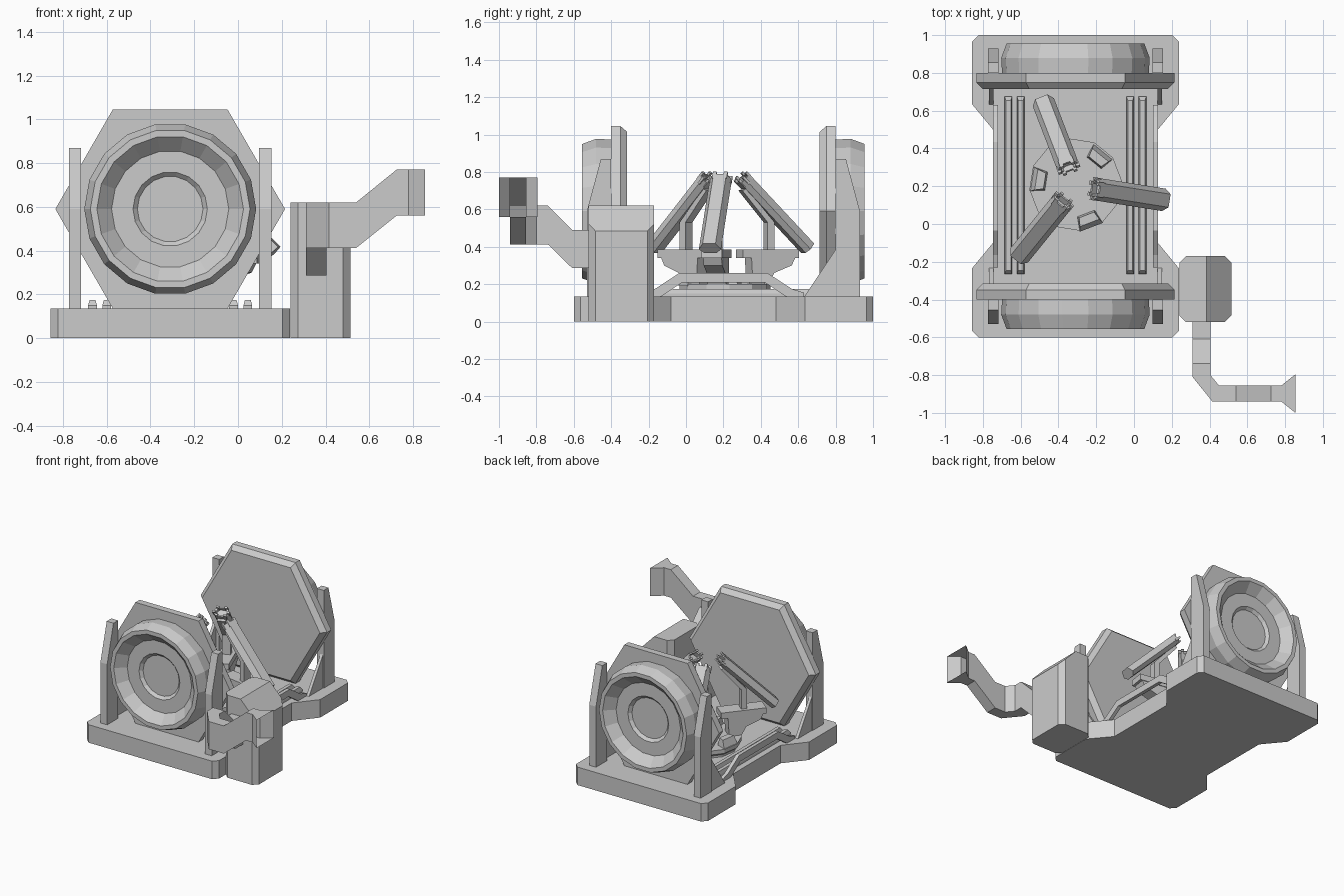
import bpy, bmesh
from math import sin, cos, pi, radians
from mathutils import Vector

if "Cube" in bpy.data.objects:
    bpy.data.objects.remove(bpy.data.objects["Cube"])

CX, CY = -0.31, 0.20      # centre of the bed


def finish(bm, name):
    bmesh.ops.recalc_face_normals(bm, faces=bm.faces)
    me = bpy.data.meshes.new(name)
    bm.to_mesh(me)
    bm.free()
    ob = bpy.data.objects.new(name, me)
    bpy.context.collection.objects.link(ob)
    return ob


def loft(name, rings, cap_start=True, cap_end=True):
    """Skin a series of equal-length point rings."""
    bm = bmesh.new()
    vs = [[bm.verts.new(p) for p in r] for r in rings]
    n = len(vs[0])
    for a, b in zip(vs, vs[1:]):
        for i in range(n):
            j = (i + 1) % n
            bm.faces.new((a[i], a[j], b[j], b[i]))
    if cap_start:
        bm.faces.new(vs[0])
    if cap_end:
        bm.faces.new(vs[-1])
    return finish(bm, name)


def prism_z(name, pts, z0, z1):
    return loft(name, [[(x, y, z) for x, y in pts] for z in (z0, z1)])


def prism_x(name, pts, x0, x1):
    return loft(name, [[(x, y, z) for y, z in pts] for x in (x0, x1)])


def circle(n, r, phase=0.0):
    return [(r * cos(2 * pi * i / n + phase), r * sin(2 * pi * i / n + phase)) for i in range(n)]


# Base plate with a narrowed waist
quarter = [(0.42, 0.28), (0.548, 0.435), (0.548, 0.765), (0.513, 0.80)]
right = [(x, -y) for x, y in reversed(quarter)] + quarter
outline = right + [(-x, y) for x, y in reversed(right)]
prism_z("base_plate", [(CX + x, CY + y) for x, y in outline], 0, 0.135)

# Floor tracks (bevelled tops) and raised side rails
band = [(0.43, 0.13), (0.43, 0.155), (0.365, 0.175), (0.235, 0.26)]
under = [(0.22, 0.21), (0.34, 0.13)]
rail = band + [(-d, z) for d, z in reversed(band)] + [(-d, z) for d, z in reversed(under)] + under
for s in (-1, 1):
    for off in (0.29, 0.355):
        x = CX + s * off
        loft("floor_track", [[(x - w, -0.265 + e, z), (x + w, -0.265 + e, z), (x + w, 0.675 - e, z), (x - w, 0.675 - e, z)]
                             for w, e, z in ((0.02, 0, 0), (0.02, 0, 0.15), (0.013, 0.02, 0.175))])
    prism_x("side_rail", [(CY + d, z) for d, z in rail], CX + s * 0.41, CX + s * 0.437)

# Two hexagonal end plates, each with a drum, two posts and two gussets
for s, side in ((-1, "front"), (1, "back")):
    def disc(n, r, d):
        return [(CX + x, CY + s * d, 0.59 + z) for x, z in circle(n, r)]
    loft(side + "_hex_plate", [disc(6, r, d) for r, d in ((0.49, 0.515), (0.525, 0.55), (0.525, 0.60))])

    profile = [(0.388, 0.59), (0.393, 0.68), (0.365, 0.755), (0.335, 0.755),
               (0.268, 0.69), (0.17, 0.69), (0.15, 0.67)]
    loft(side + "_drum", [disc(18, r, d) for r, d in profile])

    post = [(0.60, 0.13), (0.73, 0.13), (0.73, 0.59), (0.655, 0.87), (0.60, 0.87)]
    gusset = [(0.43, 0.13), (0.60, 0.13), (0.60, 0.385)]
    for m in (-1, 1):
        prism_x(side + "_post", [(CY + s * d, z) for d, z in post], CX + m * 0.407, CX + m * 0.463)
        prism_x(side + "_gusset", [(CY + s * d, z) for d, z in gusset], CX + m * 0.435, CX + m * 0.457)

# Turntable
C = Vector((CX, 0.202, 0))
ANG = 111
loft("turntable", [[(C.x + x, C.y + 0.006 + y, z) for x, y in circle(12, r, radians(ANG - 15))]
                   for r, z in ((0.22, 0), (0.22, 0.15), (0.245, 0.17), (0.245, 0.20))])


def polar(angle):
    """Return a mapping from (radius, sideways, height) to world space."""
    u = Vector((cos(angle), sin(angle), 0))
    v = Vector((-sin(angle), cos(angle), 0))
    return lambda r, w, z: C + u * r + v * w + Vector((0, 0, z))


def radial_prism(name, P, pts, half):
    return loft(name, [[P(r, w, z) for r, z in pts] for w in (-half, half)])


# Three clamp arms with pads between them
q = 0.7071
sect = [(-0.06, -0.008), (-0.035, 0.035), (0.035, 0.035), (0.06, -0.008), (0.035, -0.035), (-0.035, -0.035)]
for k in range(3):
    P = polar(radians(ANG + 120 * k))
    radial_prism("arm_foot", P, [(0.14, 0.34), (0.39, 0.34), (0.37, 0.30), (0.27, 0.26),
                                 (0.22, 0.17), (0.15, 0.17)], 0.05)
    radial_prism("arm_ledge", P, [(0.09, 0.34), (0.41, 0.34), (0.41, 0.385), (0.09, 0.385)], 0.055)
    radial_prism("arm_strut", P, [(0.24, 0.38), (0.28, 0.38), (0.28, 0.53), (0.12, 0.71),
                                  (0.095, 0.70), (0.24, 0.53)], 0.03)

    # hexagonal bar leaning inward, hollow at the tip
    def ring(r, z, f=1.0):
        return [P(r + q * t * f, w * f, z + q * t * f) for w, t in sect]
    loft("arm_bar", [ring(0.48, 0.392), ring(0.107, 0.765), ring(0.107, 0.765, 0.7), ring(0.132, 0.74, 0.7)])
    # small prongs at the tip
    for w, t in sect:
        pr = [(w * 0.85 + a, t * 0.8 + b) for a, b in ((-.01, -.007), (.01, -.007), (.01, .007), (-.01, .007))]
        loft("arm_prong", [[P(r + q * b, a, z + q * b) for a, b in pr] for r, z in ((0.13, 0.742), (0.095, 0.777))])

    # tapered pad on the turntable rim
    Q = polar(radians(ANG - 60 + 120 * k))
    pad = [(0.235, 0.066, 0.155, 0.05, 0.19), (0.21, 0.055, 0.165, 0.042, 0.255)]
    loft("rim_pad", [[Q(ro, -wo, z), Q(ro, wo, z), Q(ri, wi, z), Q(ri, -wi, z)] for ro, wo, ri, wi, z in pad])

# Side cabinet with chamfered corners and a sloped shoulder
c = 0.035
x0, x1, y0, y1 = 0.24, 0.515, -0.52, -0.17
foot = [(x0 + c, y0), (x1 - c, y0), (x1, y0 + c), (x1, y1 - c), (x1 - c, y1), (x0 + c, y1), (x0, y1 - c), (x0, y0 + c)]
cab = prism_z("side_cabinet", foot, 0, 0.62)
bm = bmesh.new()
bm.from_mesh(cab.data)
bmesh.ops.bisect_plane(bm, geom=bm.verts[:] + bm.edges[:] + bm.faces[:],
                       plane_co=(0.385, 0, 0.62), plane_no=(0.135, 0, 0.13), clear_outer=True)
bmesh.ops.holes_fill(bm, edges=[e for e in bm.edges if e.is_boundary])
bmesh.ops.recalc_face_normals(bm, faces=bm.faces)
bm.to_mesh(cab.data)
bm.free()

# Bent duct: (left xy, right xy, bottom, top), flared open mouth
duct = [((0.31, -0.51), (0.405, -0.51), 0.285, 0.49), ((0.31, -0.608), (0.405, -0.608), 0.285, 0.49),
        ((0.31, -0.738), (0.405, -0.738), 0.412, 0.62), ((0.31, -0.81), (0.405, -0.80), 0.412, 0.62),
        ((0.415, -0.94), (0.45, -0.855), 0.412, 0.62), ((0.54, -0.94), (0.54, -0.855), 0.412, 0.62),
        ((0.725, -0.94), (0.725, -0.855), 0.56, 0.77), ((0.78, -0.94), (0.78, -0.855), 0.56, 0.77),
        ((0.855, -1.0), (0.855, -0.795), 0.56, 0.77)]
loft("exhaust_duct", [[(*l, b), (*r, b), (*r, t), (*l, t)] for l, r, b, t in duct], cap_end=False)
